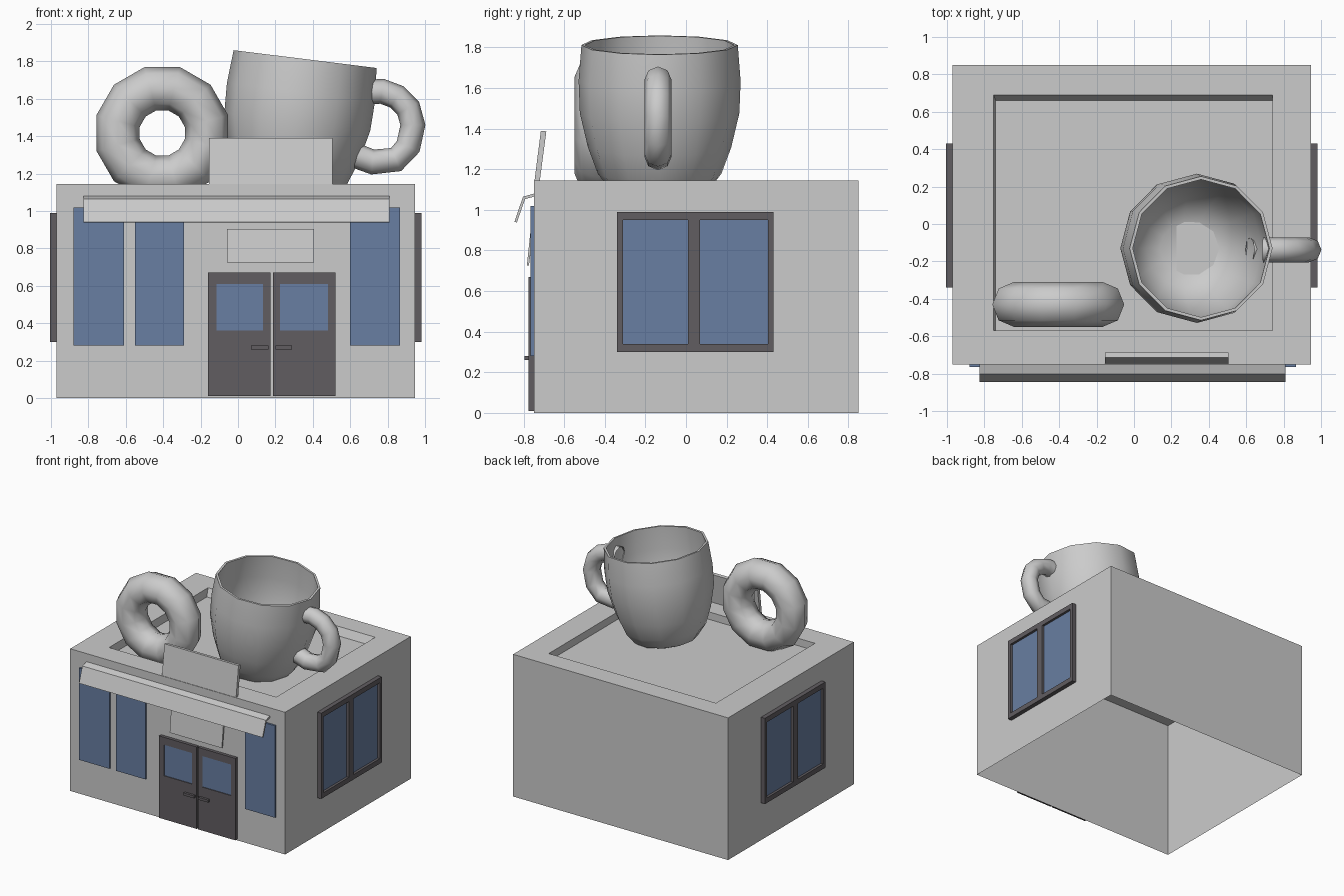
import bpy, bmesh, math
from mathutils import Matrix, Vector

if "Cube" in bpy.data.objects:
    bpy.data.objects.remove(bpy.data.objects["Cube"])


def material(name, color):
    m = bpy.data.materials.new(name)
    m.diffuse_color = (*color, 1)
    m.use_nodes = True
    m.node_tree.nodes["Principled BSDF"].inputs["Base Color"].default_value = m.diffuse_color
    return m


DARK = material("dark_frame", (0.12, 0.11, 0.12))
GLASS = material("blue_glass", (0.14, 0.21, 0.36))


def finish(name, bm, mats=(), smooth=None):
    bmesh.ops.recalc_face_normals(bm, faces=bm.faces[:])
    me = bpy.data.meshes.new(name)
    bm.to_mesh(me)
    bm.free()
    ob = bpy.data.objects.new(name, me)
    bpy.context.collection.objects.link(ob)
    for m in mats:
        me.materials.append(m)
    if smooth:
        smooth_by_angle(ob, smooth)
    return ob


def smooth_by_angle(ob, degrees):
    bpy.ops.object.select_all(action='DESELECT')
    ob.select_set(True)
    bpy.context.view_layer.objects.active = ob
    bpy.ops.object.shade_smooth_by_angle(angle=math.radians(degrees))


def skin(bm, loops):
    """Bridge successive closed loops of points; returns the vertex loops."""
    rings = [[bm.verts.new(p) for p in loop] for loop in loops]
    for a, b in zip(rings, rings[1:]):
        n = len(a)
        for i in range(n):
            j = (i + 1) % n
            bm.faces.new((a[i], a[j], b[j], b[i]))
    return rings


def prism(name, x0, x1, profile, mats=()):
    """Side profile in (y, z) stretched from x0 to x1."""
    bm = bmesh.new()
    rings = skin(bm, [[(x, y, z) for y, z in profile] for x in (x0, x1)])
    for r in rings:
        bm.faces.new(r)
    return finish(name, bm, mats)


def panel(name, us, vs, place, depth, recess, mats, pane=lambda i, j: i % 2 and j % 2):
    """Slab on a wall, divided at us/vs; the pane cells are sunk and glazed.
    place(u, v, d) maps wall coordinates and outward distance to space."""
    bm = bmesh.new()
    g = [[bm.verts.new(place(u, v, depth)) for v in vs] for u in us]
    out = Vector(place(0, 0, 1)) - Vector(place(0, 0, 0))
    cells = []
    for i in range(len(us) - 1):
        for j in range(len(vs) - 1):
            f = bm.faces.new((g[i][j], g[i + 1][j], g[i + 1][j + 1], g[i][j + 1]))
            if pane(i, j):
                cells.append(f)
    border = [e for e in bm.edges if e.is_boundary]
    # rim back to the wall
    ext = bmesh.ops.extrude_edge_only(bm, edges=border)["geom"]
    bmesh.ops.translate(bm, vec=-out * depth,
                        verts=[v for v in ext if isinstance(v, bmesh.types.BMVert)])
    # sunken panes
    if cells:
        sunk = bmesh.ops.extrude_discrete_faces(bm, faces=cells)["faces"]
        for f in sunk:
            f.material_index = 1
            bmesh.ops.translate(bm, vec=-out * recess, verts=f.verts[:])
    bmesh.ops.dissolve_limit(bm, angle_limit=0.01, verts=bm.verts[:], edges=bm.edges[:],
                             delimit={'MATERIAL'})
    ob = finish(name, bm, mats)
    # make sure the open shell faces away from the wall
    me = ob.data
    if max(me.polygons, key=lambda p: p.area).normal.dot(out) < 0:
        me.flip_normals()
    return ob


# --- building shell with a sunken roof, open underneath ---
X0, X1, Y0, Y1, TOP, ROOF = -0.97, 0.945, -0.75, 0.85, 1.145, 1.085


def rect(x0, x1, y0, y1, z):
    return [(x0, y0, z), (x1, y0, z), (x1, y1, z), (x0, y1, z)]


bm = bmesh.new()
rings = skin(bm, [rect(X0, X1, Y0, Y1, 0), rect(X0, X1, Y0, Y1, TOP),
                  rect(-0.75, 0.74, -0.57, 0.69, TOP), rect(-0.74, 0.74, -0.57, 0.66, ROOF)])
bm.faces.new(rings[-1])
finish("building", bm)


def front(u, v, d):
    return (u, Y0 - d, v)


# --- front windows ---
for name, a, b in (("outer_left", -0.88, -0.61), ("inner_left", -0.55, -0.29), ("right", 0.60, 0.865)):
    panel(name + "_front_window", (a, b), (0.28, 1.02), front, 0.015, 0, (GLASS,),
          pane=lambda i, j: False)

# --- double door with handles ---
for name, us, h in (("left", (-0.16, -0.115, 0.135, 0.175), (0.07, 0.163)),
                    ("right", (0.187, 0.225, 0.48, 0.52), (0.20, 0.29))):
    panel(name + "_door", us, (0.01, 0.36, 0.61, 0.67), front, 0.026, 0.006, (DARK, GLASS))
    prism(name + "_door_handle", *h,
          [(-0.77, 0.26), (-0.795, 0.26), (-0.795, 0.28), (-0.77, 0.28)], (DARK,))

# --- side windows, one on each wall ---
for name, place in (("right", lambda u, v, d: (X1 + d, u, v)),
                    ("left", lambda u, v, d: (X0 - d, u, v))):
    panel(name + "_side_window", (-0.34, -0.31, 0.01, 0.07, 0.405, 0.43),
          (0.30, 0.34, 0.95, 0.99), place, 0.035, 0.02, (DARK, GLASS))

# --- awning, door sign and roof sign ---
prism("awning", -0.825, 0.81, [(-0.75, 1.08), (-0.803, 1.065), (-0.845, 0.942), (-0.833, 0.938),
                               (-0.793, 1.053), (-0.75, 1.065)])
prism("door_sign", -0.06, 0.405, [(-0.75, 0.905), (-0.765, 0.905), (-0.784, 0.725), (-0.774, 0.725)])
prism("roof_sign", -0.155, 0.505, [(-0.748, 1.13), (-0.715, 1.39), (-0.688, 1.387), (-0.722, 1.13)])

# --- ring pastry standing on the roof ---
bpy.ops.mesh.primitive_torus_add(major_segments=12, minor_segments=8, major_radius=0.245,
                                 minor_radius=0.12)
donut = bpy.context.object
donut.name = "donut"
donut.data.transform(Matrix.Translation((-0.405, -0.43, 1.417)) @ Matrix.Rotation(math.pi / 2, 4, 'X')
                     @ Matrix.Rotation(math.radians(15), 4, 'Z'))
smooth_by_angle(donut, 60)

# --- leaning mug: lathed outside, rim and inside ---
profile = [(0.15, 0.0), (0.24, 0.035), (0.305, 0.12), (0.353, 0.25), (0.393, 0.42), (0.399, 0.58),
           (0.385, 0.758), (0.368, 0.758), (0.379, 0.58), (0.373, 0.42), (0.333, 0.26),
           (0.28, 0.13), (0.21, 0.06), (0.13, 0.02)]
lean = Matrix.Translation((0.265, -0.13, 1.06)) @ Matrix.Rotation(math.radians(7.1), 4, 'Y')
bm = bmesh.new()
rings = skin(bm, [[lean @ Vector((r * math.cos(k * math.pi / 6), r * math.sin(k * math.pi / 6), t))
                   for k in range(12)] for r, t in profile])
bm.faces.new(rings[0])
bm.faces.new(rings[-1])
finish("mug", bm, smooth=60)

# --- mug handle: round tube with open ends poking through the mug wall ---
path = [(0.69, 1.635), (0.77, 1.64), (0.85, 1.61), (0.91, 1.55), (0.935, 1.46), (0.91, 1.345),
        (0.845, 1.275), (0.72, 1.262), (0.62, 1.30)]
bm = bmesh.new()
loops = []
for i, (x, z) in enumerate(path):
    a, b = path[max(i - 1, 0)], path[min(i + 1, len(path) - 1)]
    t = Vector((b[0] - a[0], 0, b[1] - a[1])).normalized()
    n = Vector((t.z, 0, -t.x))
    loops.append([Vector((x, -0.138, z)) + 0.067 * (math.cos(k * math.pi / 4) * n
                  + math.sin(k * math.pi / 4) * Vector((0, 1, 0))) for k in range(8)])
skin(bm, loops)
finish("mug_handle", bm, smooth=60)
